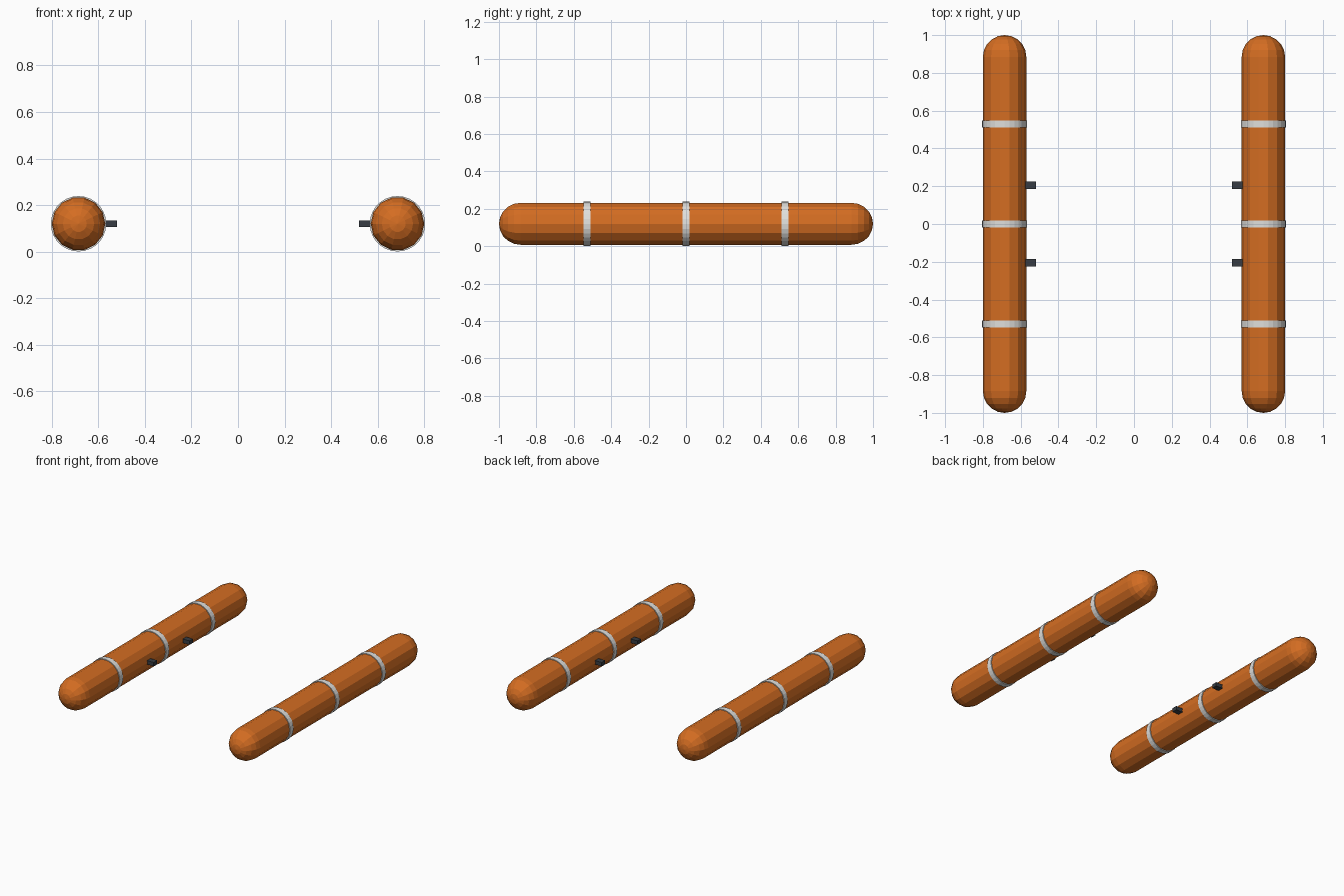
import bpy, bmesh, math
from mathutils import Matrix

if "Cube" in bpy.data.objects:
    bpy.data.objects.remove(bpy.data.objects["Cube"])

CX, CZ, R = 0.685, 0.12, 0.115   # float axis and radius


def mat(name, rgb):
    m = bpy.data.materials.new(name)
    m.diffuse_color = (*rgb, 1)
    m.use_nodes = True
    m.node_tree.nodes["Principled BSDF"].inputs["Base Color"].default_value = m.diffuse_color
    return m


orange = mat("orange", (0.66, 0.153, 0.016))
pale = mat("pale_grey", (0.74, 0.74, 0.72))
dark = mat("dark_grey", (0.038, 0.046, 0.056))


def add(name, bm, material):
    bmesh.ops.recalc_face_normals(bm, faces=bm.faces[:])
    me = bpy.data.meshes.new(name)
    bm.to_mesh(me)
    bm.free()
    me.materials.append(material)
    ob = bpy.data.objects.new(name, me)
    bpy.context.collection.objects.link(ob)
    return ob


def lathe_y(name, profile, sides, loc, material, closed=False):
    """Revolve (radius, y) points around the y axis."""
    bm = bmesh.new()
    rings = []
    for r, y in profile:
        n = sides if r > 1e-6 else 1
        rings.append([bm.verts.new((loc[0] + r * math.cos(2 * math.pi * i / sides),
                                    loc[1] + y,
                                    loc[2] + r * math.sin(2 * math.pi * i / sides)))
                      for i in range(n)])
    pairs = list(zip(rings, rings[1:]))
    if closed:
        pairs.append((rings[-1], rings[0]))
    for a, b in pairs:
        for i in range(sides):
            j = (i + 1) % sides
            quad = [a[i % len(a)], a[j % len(a)], b[j % len(b)], b[i % len(b)]]
            bm.faces.new(list(dict.fromkeys(quad)))
    return add(name, bm, material)


# Capsule profile: two rounded ends joined by a straight tube
STEPS = 5
cap = [(R * math.sin(math.pi / 2 * k / STEPS),
        -(1 - R) - R * math.cos(math.pi / 2 * k / STEPS)) for k in range(STEPS + 1)]
capsule = cap + [(r, -y) for r, y in reversed(cap)]

# Thin band cross-section
band = [(0.108, -0.019), (0.119, -0.019), (0.119, 0.019), (0.108, 0.019)]

for side, s in (("left", -1), ("right", 1)):
    # Float tube
    lathe_y(f"{side}_float", capsule, 14, (s * CX, 0, CZ), orange)
    # Bands around the float
    for i, y in enumerate((-0.53, 0, 0.53)):
        lathe_y(f"{side}_band_{i + 1}", band, 28, (s * CX, y, CZ), pale, True)
    # Mounting tabs on the inner side
    for label, y in (("front", -0.205), ("back", 0.205)):
        bm = bmesh.new()
        bmesh.ops.create_cube(bm, size=1, matrix=Matrix.Translation((s * 0.56, y, CZ + 0.001))
                              @ Matrix.Diagonal((0.08, 0.04, 0.028, 1)))
        add(f"{side}_{label}_tab", bm, dark)
